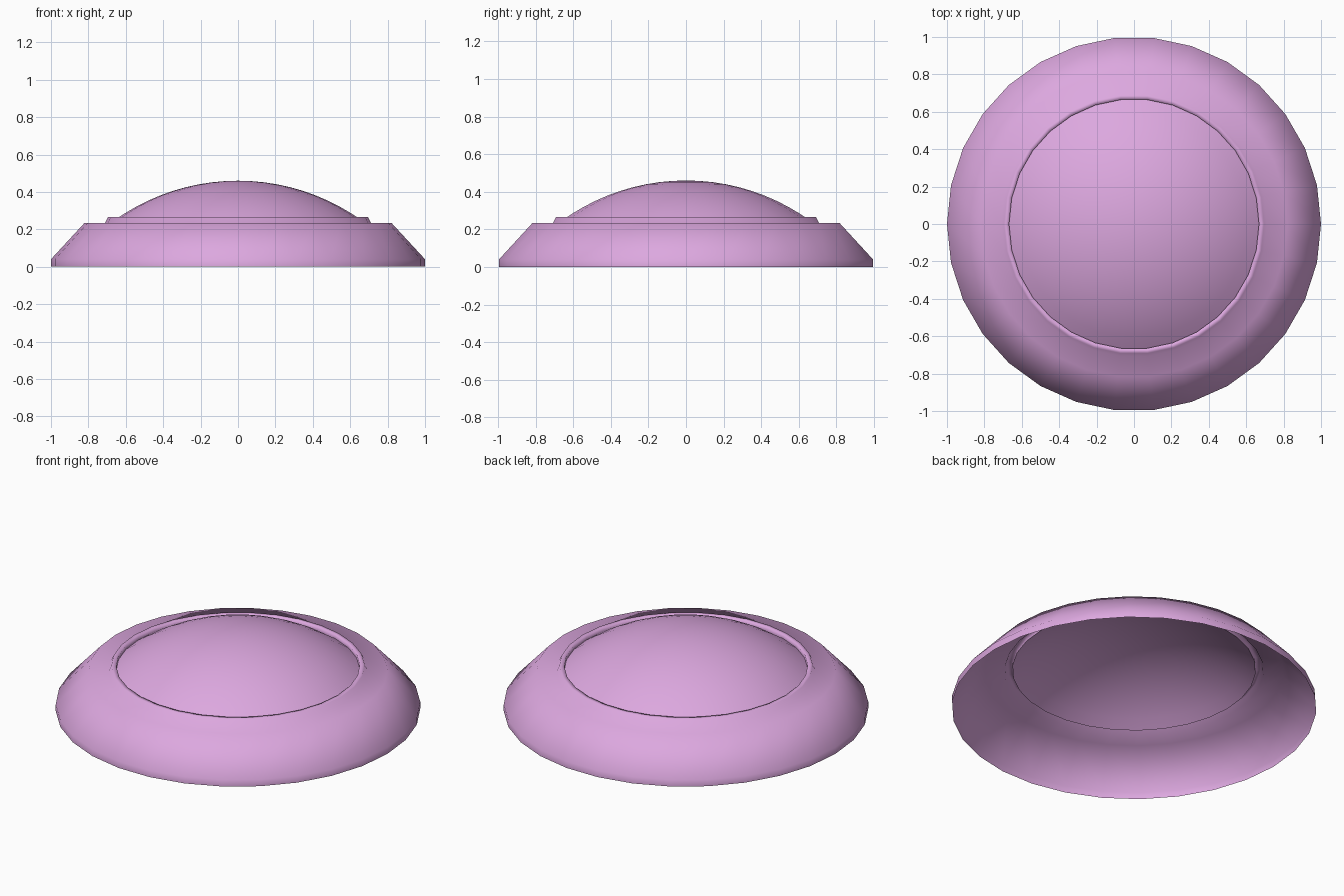
import bpy, bmesh, math

SIDES = 30

cube = bpy.data.objects.get("Cube")
if cube:
    bpy.data.objects.remove(cube, do_unlink=True)

COLOUR = (0.72, 0.39, 0.74, 1.0)
mat = bpy.data.materials.new("soft_plum")
mat.use_nodes = True
mat.diffuse_color = COLOUR
bsdf = mat.node_tree.nodes["Principled BSDF"]
bsdf.inputs["Base Color"].default_value = COLOUR
bsdf.inputs["Roughness"].default_value = 0.6


def lathe(name, profile):
    """Turn a (radius, height) profile, listed bottom to top, round the z axis."""
    bm = bmesh.new()
    rings = []
    for r, z in profile:
        if r < 1e-6:
            rings.append([bm.verts.new((0, 0, z))] * SIDES)
            continue
        angles = [2 * math.pi * i / SIDES for i in range(SIDES)]
        rings.append([bm.verts.new((r * math.cos(a), r * math.sin(a), z)) for a in angles])
    for low, high in zip(rings, rings[1:]):
        for i in range(SIDES):
            j = (i + 1) % SIDES
            corners = [low[i], low[j], high[j], high[i]]
            bm.faces.new(list(dict.fromkeys(corners)))
    for f in bm.faces:
        f.smooth = True
    mesh = bpy.data.meshes.new(name)
    bm.to_mesh(mesh)
    bm.free()
    mesh.materials.append(mat)
    obj = bpy.data.objects.new(name, mesh)
    bpy.context.collection.objects.link(obj)
    return obj


# Open-bottomed skirt: short wall, slope, flat shoulder, raised lip and inner groove wall
lathe("skirt", [(1.0, 0.0), (1.0, 0.04), (0.82, 0.235), (0.71, 0.235),
                (0.695, 0.267), (0.668, 0.267), (0.668, 0.243)])

# Shallow spherical dome seated inside the lip
TOP, EDGE, RISE, STEPS = 0.46, 0.668, 0.217, 10
radius = (EDGE ** 2 + RISE ** 2) / (2 * RISE)
sweep = math.asin(EDGE / radius)
arc = [sweep * (1 - k / STEPS) for k in range(STEPS + 1)]
lathe("dome", [(radius * math.sin(a), TOP - radius * (1 - math.cos(a))) for a in arc])
